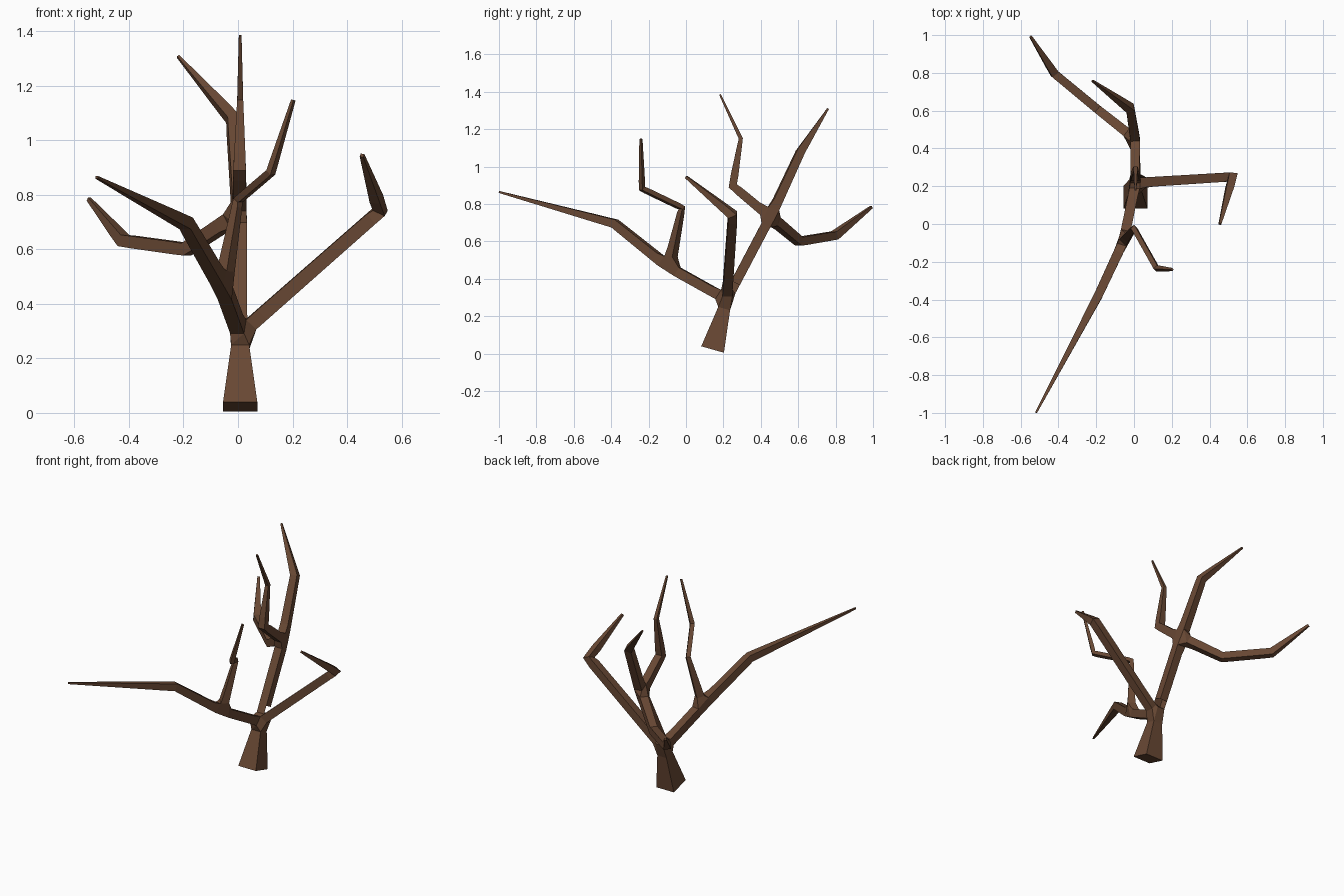
import bpy

if "Cube" in bpy.data.objects:
    bpy.data.objects.remove(bpy.data.objects["Cube"])

# Bark material
bark = bpy.data.materials.new("bark")
bark.diffuse_color = (0.14, 0.065, 0.034, 1)
bark.use_nodes = True
bark.node_tree.nodes["Principled BSDF"].inputs["Base Color"].default_value = bark.diffuse_color

verts, edges, radii = [], [], []


def grow(start, points):
    """Add a limb of (x, y, z, radius) joints from joint index start; return the last index."""
    prev = start
    for x, y, z, r in points:
        verts.append((x, y, z))
        radii.append(r)
        if prev is not None:
            edges.append((prev, len(verts) - 1))
        prev = len(verts) - 1
    return prev


# Trunk up to the first fork
fork = grow(None, [(0.008, 0.142, 0.022, 0.063), (0.008, 0.218, 0.29, 0.026)])

# Front left limb and its upright twig
elbow = grow(fork, [(-0.055, -0.09, 0.462, 0.026)])
grow(elbow, [(-0.19, -0.38, 0.695, 0.023), (-0.518, -0.998, 0.864, 0.005)])
grow(elbow, [(0.0, -0.022, 0.78, 0.013), (0.12, -0.235, 0.882, 0.013),
             (0.203, -0.241, 1.148, 0.006)])

# Right limb
grow(fork, [(0.522, 0.25, 0.742, 0.024), (0.455, 0.0, 0.945, 0.007)])

# Rear limb splitting in three
crown = grow(fork, [(0.006, 0.45, 0.73, 0.026)])
grow(crown, [(-0.02, 0.612, 1.08, 0.022), (-0.22, 0.758, 1.308, 0.005)])
grow(crown, [(0.006, 0.25, 0.897, 0.023), (0.008, 0.293, 1.15, 0.011),
             (0.008, 0.182, 1.385, 0.005)])
grow(crown, [(-0.19, 0.605, 0.6, 0.023), (-0.42, 0.795, 0.632, 0.022),
             (-0.547, 0.992, 0.784, 0.007)])

# Square limbs skinned around the skeleton
mesh = bpy.data.meshes.new("bare_tree")
mesh.from_pydata(verts, edges, [])
mesh.materials.append(bark)
tree = bpy.data.objects.new("bare_tree", mesh)
bpy.context.collection.objects.link(tree)
skin = tree.modifiers.new("limbs", 'SKIN')
skin.use_smooth_shade = False
skin.branch_smoothing = 0
for i, sv in enumerate(mesh.skin_vertices[0].data):
    sv.radius = (radii[i], radii[i])
    sv.use_root = i == 0

bpy.context.view_layer.objects.active = tree
tree.select_set(True)
bpy.ops.object.modifier_apply(modifier=skin.name)
